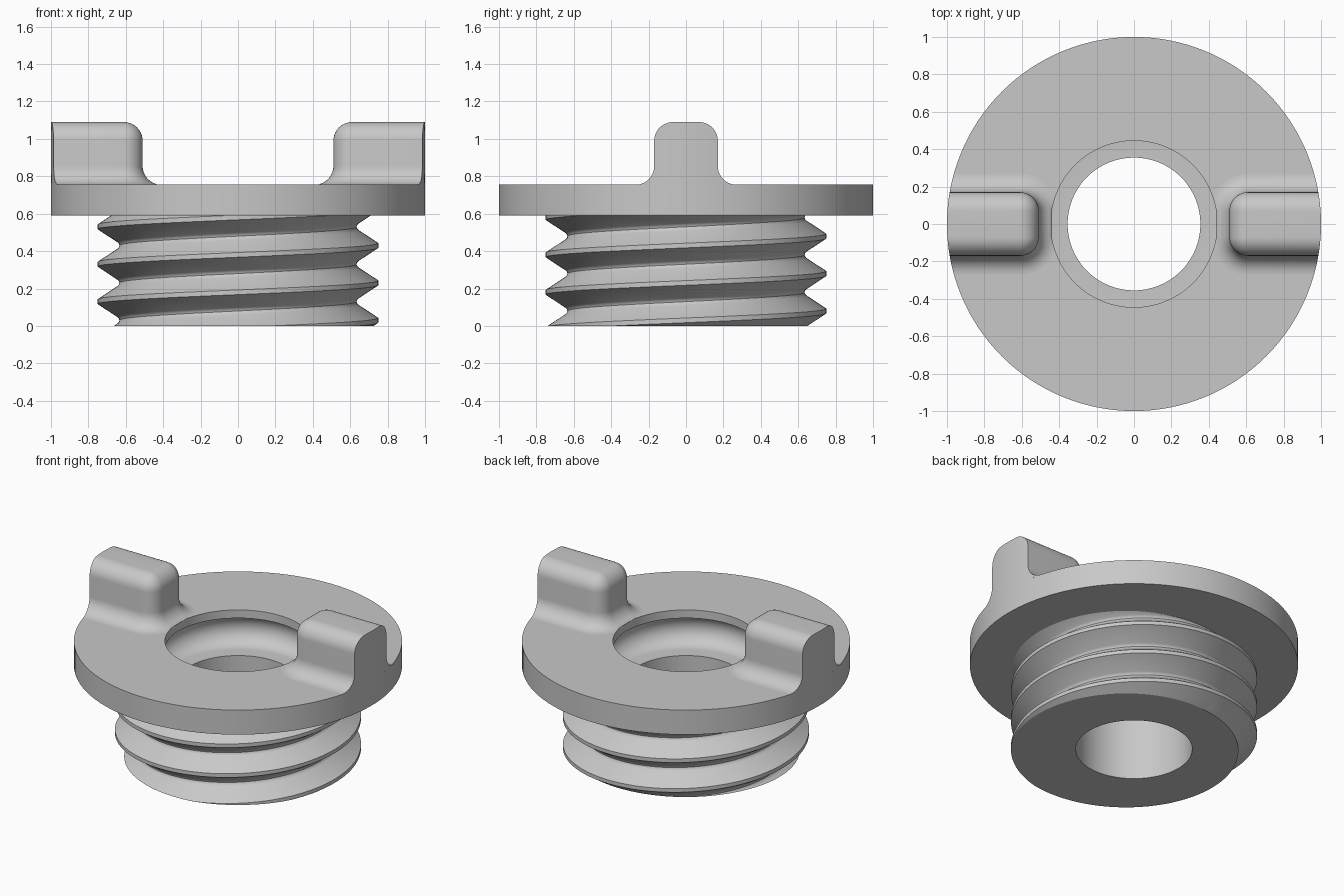
import bpy
import bmesh
from math import sin, cos, pi, sqrt, hypot, radians

if "Cube" in bpy.data.objects:
    bpy.data.objects.remove(bpy.data.objects["Cube"], do_unlink=True)

GREY = (0.58, 0.58, 0.58, 1.0)
mat = bpy.data.materials.new("plain_grey")
mat.use_nodes = True
mat.diffuse_color = GREY
mat.node_tree.nodes["Principled BSDF"].inputs["Base Color"].default_value = GREY

FLANGE_Z, TOP_Z = 0.59, 0.755      # underside and top of the flange
BORE, MOUTH = 0.355, 0.445         # radii of the through hole and its mouth
PITCH, CREST_Z = 0.2, 0.03
SEGMENTS = 128
# half thread: (distance from crest centre, radius)
THREAD = [(0, 0.75), (0.0125, 0.75), (0.0815, 0.645), (0.09, 0.637), (0.1, 0.634)]


def loft(name, rings, close_ring, cap_last):
    """Skin a list of equal-length point rows."""
    bm = bmesh.new()
    rows = [[bm.verts.new(p) for p in ring] for ring in rings]
    count = len(rows[0])
    for a, b in zip(rows, rows[1:]):
        for i in range(count if close_ring else count - 1):
            j = (i + 1) % count
            bm.faces.new((a[i], a[j], b[j], b[i]))
    if cap_last:
        bm.faces.new(rows[-1])
    bmesh.ops.remove_doubles(bm, verts=bm.verts[:], dist=1e-5)
    bmesh.ops.recalc_face_normals(bm, faces=bm.faces[:])
    mesh = bpy.data.meshes.new(name)
    bm.to_mesh(mesh)
    bm.free()
    mesh.materials.append(mat)
    obj = bpy.data.objects.new(name, mesh)
    bpy.context.collection.objects.link(obj)
    bpy.ops.object.select_all(action="DESELECT")
    obj.select_set(True)
    bpy.context.view_layer.objects.active = obj
    bpy.ops.object.shade_smooth_by_angle(angle=radians(30))
    return obj


def thread_radius(offset):
    """Radius of the thread at a height offset from any crest."""
    d = abs((offset + PITCH / 2) % PITCH - PITCH / 2)
    for (d0, r0), (d1, r1) in zip(THREAD, THREAD[1:]):
        if d <= d1:
            return r0 + (r1 - r0) * (d - d0) / (d1 - d0)
    return THREAD[-1][1]


# Section of the bore, rounded inner groove, mouth and flange, inside to outside
GROOVE_R, GROOVE_Z = 0.105, 0.595
section = [(1, FLANGE_Z), (1, TOP_Z), (MOUTH, TOP_Z)]
for k in range(17):
    a = pi / 2 - pi * k / 16
    section.append((MOUTH + GROOVE_R * cos(a), GROOVE_Z + GROOVE_R * sin(a)))
section += [(BORE, GROOVE_Z - GROOVE_R), (BORE, 0)]

# Threaded body: the section turned round, with a right-handed helix on the stem
offsets = [-d for d, r in reversed(THREAD[1:])] + [d for d, r in THREAD[1:-1]]
columns = []
for i in range(SEGMENTS + 1):
    t = i / SEGMENTS
    crest = CREST_Z + PITCH * t
    heights = [crest + PITCH * turn + o for turn in range(-3, 5) for o in offsets]
    heights = [min(max(z, 0), FLANGE_Z) for z in heights]
    profile = [(thread_radius(z - crest), z) for z in heights] + section
    c, s = cos(2 * pi * t), sin(2 * pi * t)
    columns.append([(r * c, r * s, z) for r, z in profile])
loft("threaded_body", columns, True, False)

# Grips: a rounded block outline, offset at each level for the fillets
FILLET, GRIP_TOP, HALF, INNER_X = 0.1, 1.09, 0.17, 0.51
STEPS = 10


def grip_outline(offset, z, side):
    r = FILLET + offset
    cy = HALF - FILLET
    w = cy + r
    pts = []
    for sign in (1, -1):
        for k in range(STEPS + 1):
            a = pi / 2 * k / STEPS
            if sign < 0:
                a = pi / 2 - a
            pts.append((INNER_X + FILLET - r * sin(a), sign * (cy + r * cos(a))))
    # outer end follows the flange rim
    for k in range(STEPS + 1):
        y = -w + 2 * w * k / STEPS
        pts.append((sqrt(1 - y * y), y))
    # the mouth of the hole trims the inner foot
    out = []
    for x, y in pts:
        f = max(1, MOUTH / hypot(x, y))
        out.append((side * x * f, side * y * f, z))
    return out


levels = []
for k in range(STEPS + 1):
    a = pi / 2 * k / STEPS
    levels.append((FILLET * (1 - sin(a)), TOP_Z + FILLET * (1 - cos(a))))
for k in range(STEPS + 1):
    a = pi / 2 * k / STEPS
    levels.append((-FILLET * (1 - cos(a)), GRIP_TOP - FILLET + FILLET * sin(a)))

for name, side in (("left_grip", 1), ("right_grip", -1)):
    loft(name, [grip_outline(o, z, side) for o, z in levels], True, True)
